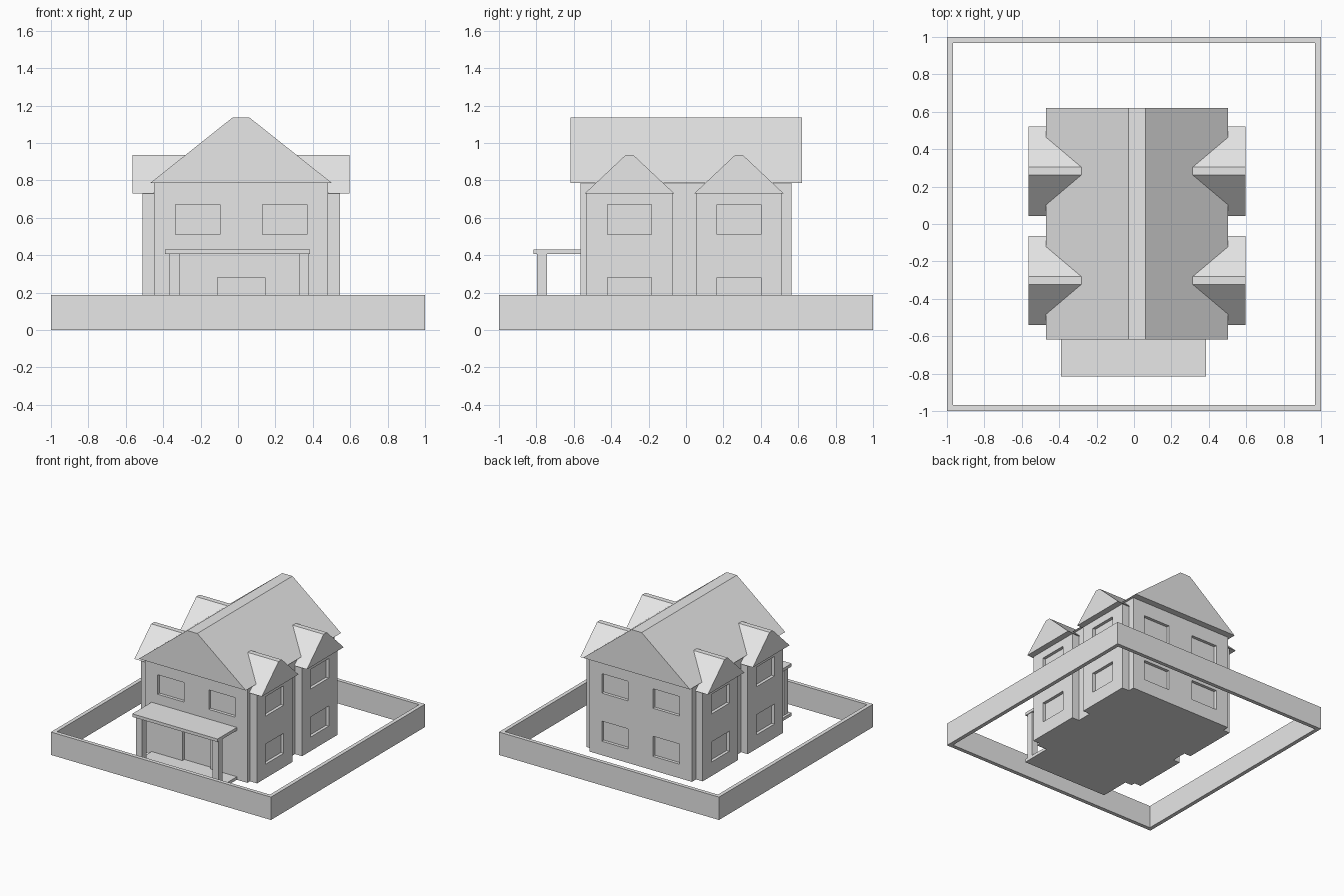
import bpy
import bmesh
from mathutils import Vector

cube = bpy.data.objects.get("Cube")
if cube:
    bpy.data.objects.remove(cube, do_unlink=True)

GREY = (0.8, 0.8, 0.8, 1.0)
mat = bpy.data.materials.new("light grey")
mat.use_nodes = True
mat.diffuse_color = GREY
for node in mat.node_tree.nodes:
    if node.type == "BSDF_PRINCIPLED":
        node.inputs["Base Color"].default_value = GREY


def finish(name, bm):
    bmesh.ops.recalc_face_normals(bm, faces=bm.faces)
    mesh = bpy.data.meshes.new(name)
    bm.to_mesh(mesh)
    bm.free()
    mesh.materials.append(mat)
    obj = bpy.data.objects.new(name, mesh)
    bpy.context.collection.objects.link(obj)
    return obj


def add_box(bm, x, y, z):
    """Add a box given its (min, max) span on each axis."""
    verts = bmesh.ops.create_cube(bm, size=1)["verts"]
    for v in verts:
        v.co = Vector([s[0] + (c + 0.5) * (s[1] - s[0]) for c, s in zip(v.co, (x, y, z))])


def boxes(name, *spans):
    bm = bmesh.new()
    for span in spans:
        add_box(bm, *span)
    return finish(name, bm)


def extrude_profile(name, points, vector):
    """Extrude a closed outline along a vector."""
    bm = bmesh.new()
    face = bm.faces.new([bm.verts.new(p) for p in points])
    new = bmesh.ops.extrude_face_region(bm, geom=[face])["geom"]
    bmesh.ops.translate(bm, vec=vector, verts=[g for g in new if isinstance(g, bmesh.types.BMVert)])
    return finish(name, bm)


def cut(obj, spans):
    """Cut recesses out of a wall block, then drop the cutter."""
    cutter = boxes("recess_cutter", *spans)
    cutter.hide_render = True
    mod = obj.modifiers.new("recesses", "BOOLEAN")
    mod.operation = "DIFFERENCE"
    mod.solver = "EXACT"
    mod.object = cutter
    bpy.context.view_layer.objects.active = obj
    bpy.ops.object.modifier_apply(modifier=mod.name)
    bpy.data.objects.remove(cutter, do_unlink=True)


DEPTH = 0.025
LOWER, UPPER = (0.115, 0.28), (0.51, 0.67)
WEST, EAST, FRONT, BACK = -0.45, 0.48, -0.565, 0.565
BAY_WEST, BAY_EAST = -0.51, 0.545


def recess(face, direction):
    """Span that sinks DEPTH into a face and sticks out of it."""
    return tuple(sorted((face - direction * DEPTH, face + direction * 0.1)))


# Garden wall: square ring
bm = bmesh.new()
for inner in (False, True):
    r = 0.968 if inner else 1.0
    for z in (0, 0.188):
        for sx, sy in ((-1, -1), (1, -1), (1, 1), (-1, 1)):
            bm.verts.new((sx * r, sy * r, z))
bm.verts.ensure_lookup_table()
for a, b in ((0, 4), (4, 12), (12, 8), (8, 0)):
    for i in range(4):
        j = (i + 1) % 4
        bm.faces.new([bm.verts[k] for k in (a + i, a + j, b + j, b + i)])
finish("garden_wall", bm)

# Main house block with window and door recesses
house = boxes("house_walls", ((WEST, EAST), (FRONT, BACK), (0, 0.79)))
holes = [((-0.11, 0.145), recess(FRONT, -1), (0.025, 0.28))]
for wx in ((-0.335, -0.095), (0.13, 0.37)):
    holes.append((wx, recess(FRONT, -1), UPPER))
    holes += [(wx, recess(BACK, 1), wz) for wz in (LOWER, UPPER)]
cut(house, holes)

# Main roof: flat-topped gable running front to back
roof_outline = [(-0.47, 0.785), (0.503, 0.785), (0.062, 1.135), (-0.03, 1.135)]
extrude_profile("main_roof", [(x, -0.617, z) for x, z in roof_outline], (0, 1.236, 0))

# Two cross wings forming a bay with its own gable on each side
for label, mid in (("front", -0.302), ("back", 0.283)):
    wing = boxes(label + "_bay_walls",
                 ((BAY_WEST, BAY_EAST), (mid - 0.229, mid + 0.229), (0, 0.735)))
    wy = (mid - 0.117, mid + 0.117)
    cut(wing, [(recess(face, d), wy, wz)
               for face, d in ((BAY_WEST, -1), (BAY_EAST, 1)) for wz in (LOWER, UPPER)])
    gable = [(-0.239, 0.73), (0.239, 0.73), (0.021, 0.935), (-0.021, 0.935)]
    extrude_profile(label + "_bay_roof", [(-0.563, mid + y, z) for y, z in gable], (1.158, 0, 0))

# Porch: floor slab, posts and flat canopy
boxes("porch_floor", ((-0.39, 0.385), (-0.815, FRONT + 0.01), (0, 0.025)))
boxes("porch_canopy", ((-0.39, 0.385), (-0.815, FRONT + 0.01), (0.405, 0.43)))
for label, px in (("right", (-0.37, -0.313)), ("left", (0.325, 0.38))):
    boxes(label + "_porch_post", (px, (-0.797, -0.742), (0.02, 0.41)))
